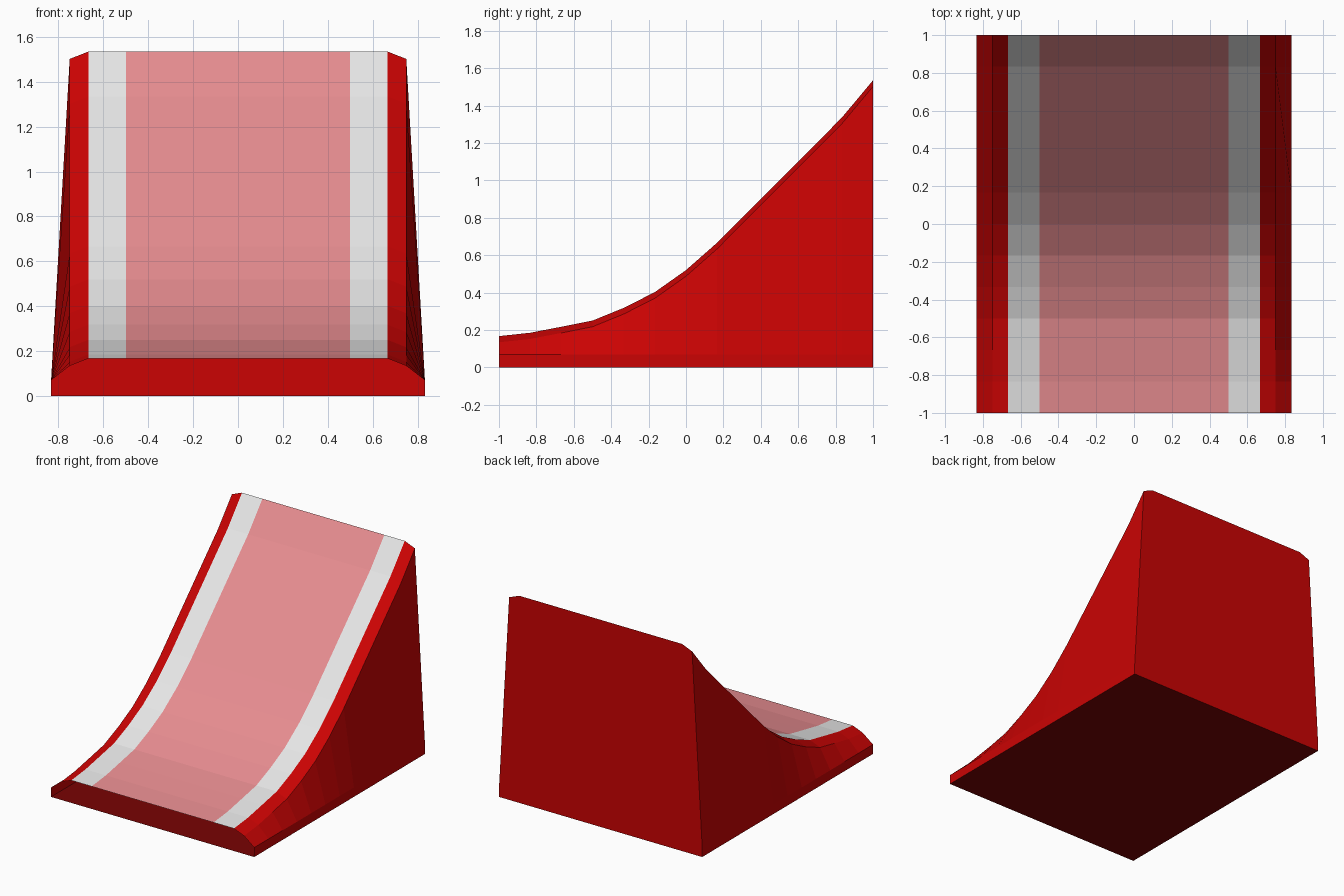
import bpy, bmesh

if "Cube" in bpy.data.objects:
    bpy.data.objects.remove(bpy.data.objects["Cube"])


def material(name, rgb):
    m = bpy.data.materials.new(name)
    m.diffuse_color = (*rgb, 1)
    m.use_nodes = True
    m.node_tree.nodes["Principled BSDF"].inputs["Base Color"].default_value = m.diffuse_color
    return m


RED, WHITE, PINK, DARK = 0, 1, 2, 3
mats = [material("red", (0.6, 0.001, 0.001)),
        material("white", (0.8, 0.8, 0.8)),
        material("pink", (0.8, 0.265, 0.28)),
        material("dark red", (0.19, 0.001, 0.001))]

# Ramp curve seen from the side: (y, height)
curve = [(-1, 0.167), (-0.833, 0.185), (-0.667, 0.217), (-0.5, 0.25),
         (-0.333, 0.318), (-0.167, 0.402), (0, 0.52), (0.167, 0.667),
         (0.833, 1.335), (1, 1.535)]


# Cross-section at one point: base, bevelled shoulder, white band, pink centre
def section(z):
    half = [(0.833, 0), (0.833, 0.07), (0.75, z - 0.033), (0.667, z), (0.5, z)]
    return half + [(-x, h) for x, h in reversed(half)]


bm = bmesh.new()
rings = [[bm.verts.new((x, y, h)) for x, h in section(z)] for y, z in curve]
n = len(rings[0])
strip_colour = {3: WHITE, 4: PINK, 5: WHITE, n - 1: DARK}

# Loft the sections, colouring each lengthwise strip (the last one is the floor)
for a, b in zip(rings, rings[1:]):
    for i in range(n):
        j = (i + 1) % n
        f = bm.faces.new((a[i], b[i], b[j], a[j]))
        f.material_index = strip_colour.get(i, RED)

# Back wall; the front end is open and shows the dark floor inside
bm.faces.new(rings[-1])
bmesh.ops.recalc_face_normals(bm, faces=bm.faces)

mesh = bpy.data.meshes.new("ramp")
bm.to_mesh(mesh)
bm.free()
for m in mats:
    mesh.materials.append(m)
ramp = bpy.data.objects.new("ramp", mesh)
bpy.context.collection.objects.link(ramp)
